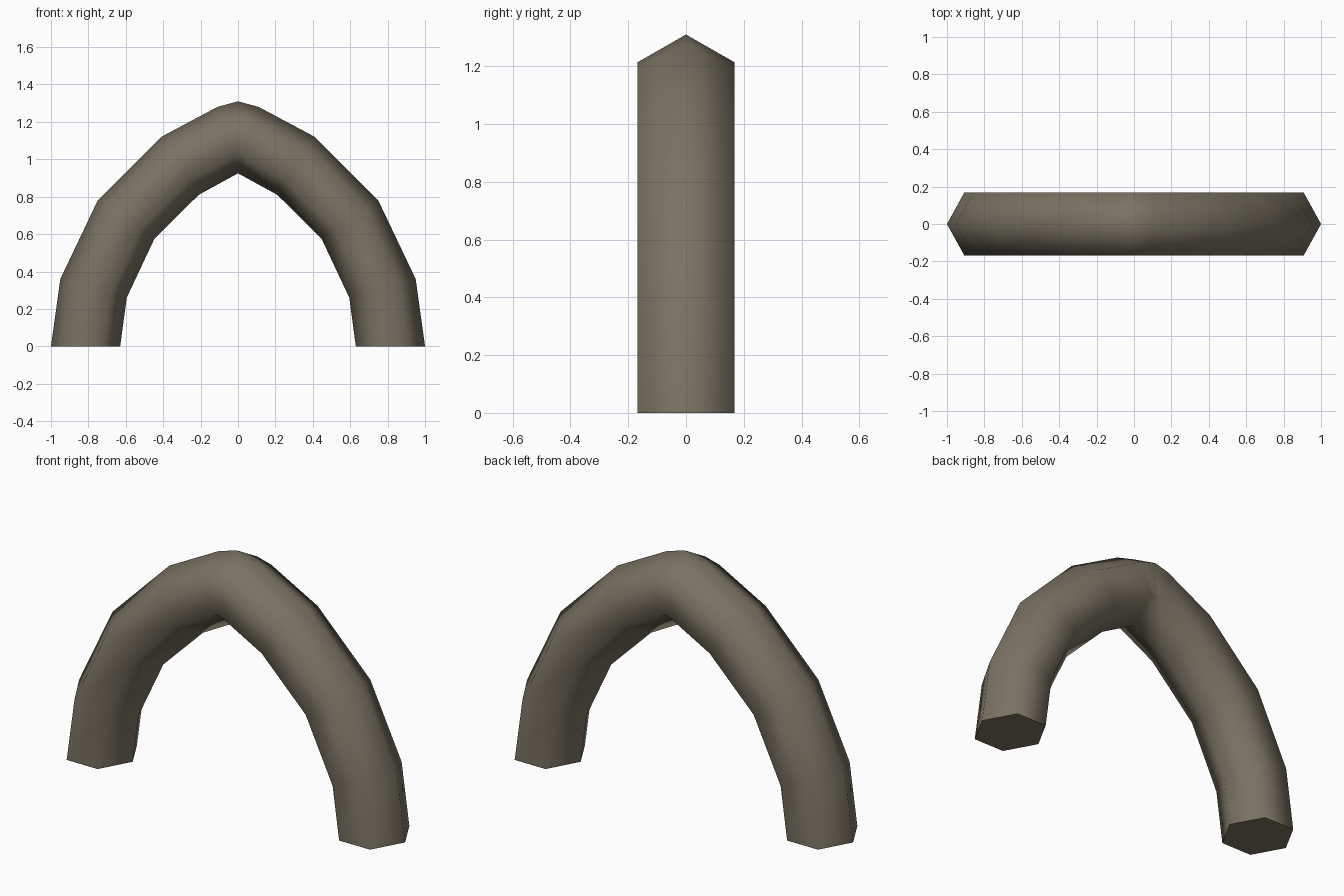
import bpy, bmesh, math

if "Cube" in bpy.data.objects:
    bpy.data.objects.remove(bpy.data.objects["Cube"])

# Ring stations of the right half: outer (x, z), inner (x, z)
HALF = [
    ((1.00, 0.00), (0.63, 0.00)),
    ((0.95, 0.36), (0.595, 0.26)),
    ((0.75, 0.78), (0.447, 0.575)),
    ((0.41, 1.12), (0.21, 0.81)),
    ((0.11, 1.28), (0.00, 0.925)),
]
APEX = [((0.0, 1.31), (0.0, 0.925))]
HALF_WIDTH = 0.168
SIDES = 6

stone = bpy.data.materials.new("grey brown stone")
stone.diffuse_color = (0.195, 0.17, 0.125, 1)
stone.use_nodes = True
stone.node_tree.nodes["Principled BSDF"].inputs["Base Color"].default_value = stone.diffuse_color


def add_ring(bm, outer, inner):
    """Hexagonal cross-section with its points on the outer and inner edges."""
    ring = []
    for k in range(SIDES):
        a = 2 * math.pi * k / SIDES
        t = (1 + math.cos(a)) / 2
        x = inner[0] + (outer[0] - inner[0]) * t
        z = inner[1] + (outer[1] - inner[1]) * t
        y = HALF_WIDTH * math.sin(a) / math.sin(math.pi / 3)
        ring.append(bm.verts.new((x, y, z)))
    return ring


# Pointed arch: right half, apex, mirrored left half
left = [((-o[0], o[1]), (-i[0], i[1])) for o, i in reversed(HALF)]
bm = bmesh.new()
rings = [add_ring(bm, o, i) for o, i in HALF + APEX + left]
for a, b in zip(rings, rings[1:]):
    for k in range(SIDES):
        n = (k + 1) % SIDES
        bm.faces.new((a[k], a[n], b[n], b[k]))
# Flat feet
bm.faces.new(rings[0])
bm.faces.new(rings[-1])
bmesh.ops.remove_doubles(bm, verts=bm.verts[:], dist=0.0005)
bmesh.ops.recalc_face_normals(bm, faces=bm.faces[:])

mesh = bpy.data.meshes.new("pointed_arch")
bm.to_mesh(mesh)
bm.free()
mesh.materials.append(stone)
arch = bpy.data.objects.new("pointed_arch", mesh)
bpy.context.collection.objects.link(arch)

# Smooth tube sides, sharp feet
bpy.context.view_layer.objects.active = arch
arch.select_set(True)
bpy.ops.object.shade_smooth_by_angle(angle=math.radians(70))
